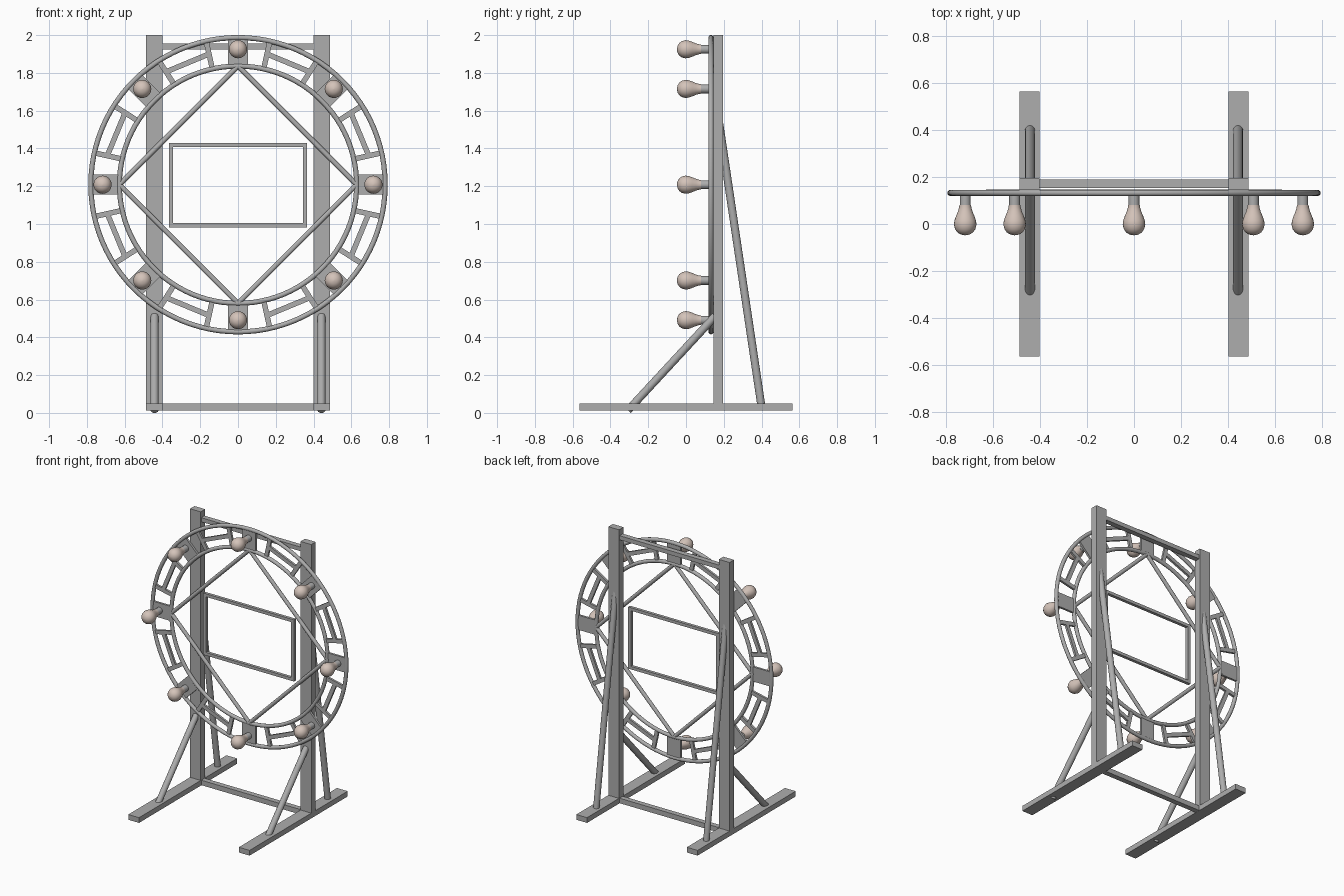
import bpy, math
from mathutils import Vector, Matrix

if "Cube" in bpy.data.objects:
    bpy.data.objects.remove(bpy.data.objects["Cube"])

CZ, RY = 1.208, 0.132          # ring centre height and plane
R_IN, R_OUT, TUBE = 0.628, 0.779, 0.0135


def material(name, col):
    m = bpy.data.materials.new(name)
    m.diffuse_color = (*col, 1)
    m.use_nodes = True
    m.node_tree.nodes["Principled BSDF"].inputs["Base Color"].default_value = m.diffuse_color
    return m


grey = material("grey metal", (0.42, 0.42, 0.42))
glass = material("warm white glass", (0.66, 0.55, 0.49))


def finish(name, mat, smooth=False):
    o = bpy.context.object
    o.name = name
    o.data.materials.append(mat)
    if smooth:
        bpy.ops.object.shade_smooth_by_angle(angle=math.radians(40))
    return o


def box(name, lo, hi, spin=None):
    """Box from corner to corner; spin turns it about the ring axis."""
    lo, hi = Vector(lo), Vector(hi)
    bpy.ops.mesh.primitive_cube_add(size=1)
    o = finish(name, grey)
    o.data.transform(Matrix.Translation((lo + hi) / 2) @ Matrix.Diagonal((*(hi - lo), 1)))
    if spin is not None:
        o.data.transform(Matrix.Rotation(spin, 4, 'Y'))
        o.location = (0, RY, CZ)
    return o


def rod(name, a, b, r, sides=24):
    a, b = Vector(a), Vector(b)
    bpy.ops.mesh.primitive_cylinder_add(vertices=sides, radius=r, depth=(b - a).length,
                                        location=(a + b) / 2)
    o = finish(name, grey, True)
    o.rotation_euler = (b - a).to_track_quat('Z', 'Y').to_euler()
    return o


def lathe(name, profile, pos, mat, n=24):
    """Revolve (radius, y) points around the y axis."""
    verts = [(r * math.cos(2 * math.pi * i / n), y, r * math.sin(2 * math.pi * i / n))
             for r, y in profile for i in range(n)]
    faces = [(k * n + i, k * n + (i + 1) % n, (k + 1) * n + (i + 1) % n, (k + 1) * n + i)
             for k in range(len(profile) - 1) for i in range(n)]
    faces += [tuple(range(n))[::-1], tuple(range((len(profile) - 1) * n, len(profile) * n))]
    me = bpy.data.meshes.new(name)
    me.from_pydata(verts, [], faces)
    o = bpy.data.objects.new(name, me)
    bpy.context.collection.objects.link(o)
    bpy.context.view_layer.objects.active = o
    bpy.ops.object.select_all(action='DESELECT')
    o.select_set(True)
    o.location = pos
    return finish(name, mat, True)


# Stand: feet, posts and braces on both sides
for s, side in ((-1, "left"), (1, "right")):
    x = s * 0.444
    box(side + "_foot", (x - 0.043, -0.563, 0.012), (x + 0.043, 0.563, 0.05))
    box(side + "_post", (x - 0.043, 0.145, 0.05), (x + 0.043, 0.196, 2.0))
    rod(side + "_front_brace", (s * 0.442, -0.307, 0.014), (s * 0.442, 0.155, 0.513), 0.021)
    rod(side + "_rear_brace", (s * 0.442, 0.400, 0.03), (s * 0.442, 0.172, 1.56), 0.021)

# Crossbars
box("top_crossbar", (-0.402, 0.152, 1.925), (0.402, 0.190, 1.955))
box("bottom_crossbar", (-0.402, 0.152, 0.013), (0.402, 0.190, 0.049))

# Ring tubes
for name, r in (("inner_ring", R_IN), ("outer_ring", R_OUT)):
    bpy.ops.mesh.primitive_torus_add(major_radius=r, minor_radius=TUBE, major_segments=96,
                                     minor_segments=14, location=(0, RY, CZ),
                                     rotation=(math.pi / 2, 0, 0))
    finish(name, grey, True)

# Lamp plates, bulbs and lattice between the rings
bulb = [(0.001, -0.048), (0.018, -0.045), (0.033, -0.036), (0.043, -0.022), (0.048, -0.003),
        (0.046, 0.014), (0.039, 0.034), (0.031, 0.053), (0.026, 0.070), (0.025, 0.080)]
for i in range(8):
    a = i * math.pi / 4
    box("lamp_plate", (-0.053, -0.008, R_IN), (0.053, 0.008, R_OUT), a)
    pos = (0.717 * math.sin(a), 0, CZ + 0.717 * math.cos(a))
    lathe("bulb", bulb, pos, glass)
    lathe("bulb_socket", [(0.023, 0.078), (0.023, RY)], pos, grey)
    mid = a + math.pi / 8
    for d in (-10, 10):
        box("ring_spoke", (-0.014, -0.008, R_IN), (0.014, 0.008, R_OUT),
            mid + math.radians(d))
    box("ring_link", (-0.115, -0.008, 0.684), (0.115, 0.008, 0.712), mid)

# Diamond frame inside the ring
corners = [(0, CZ + R_IN), (R_IN, CZ), (0, CZ - R_IN), (-R_IN, CZ)]
for i in range(4):
    (x1, z1), (x2, z2) = corners[i], corners[(i + 1) % 4]
    rod("diamond_bar", (x1, RY, z1), (x2, RY, z2), 0.0135, 16)

# Rectangular frame in the middle
for s in (-1, 1):
    z = CZ - 0.002 + s * 0.213
    box("frame_rail", (-0.365, RY - 0.011, z - 0.011), (0.365, RY + 0.011, z + 0.011))
    x = s * 0.354
    box("frame_stile", (x - 0.011, RY - 0.011, CZ - 0.213), (x + 0.011, RY + 0.011, CZ + 0.209))
